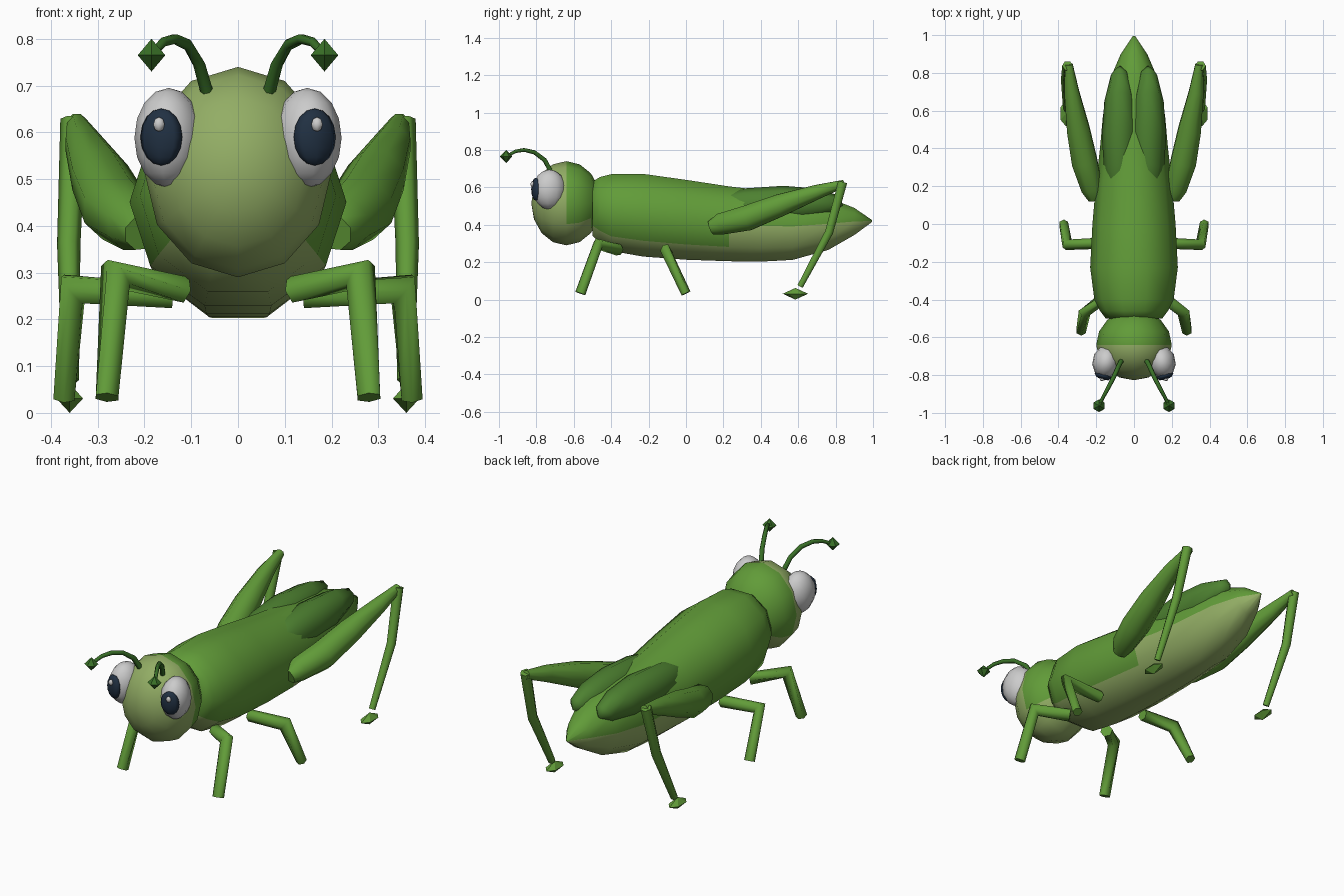
import bpy, bmesh, math
from mathutils import Vector, Matrix, Euler

if "Cube" in bpy.data.objects:
    bpy.data.objects.remove(bpy.data.objects["Cube"])


def mat(name, r, g, b):
    m = bpy.data.materials.new(name)
    m.diffuse_color = (r, g, b, 1)
    m.use_nodes = True
    m.node_tree.nodes["Principled BSDF"].inputs["Base Color"].default_value = m.diffuse_color
    return m


GREEN = mat("green", 0.12, 0.33, 0.04)
PALE = mat("pale_green", 0.29, 0.42, 0.13)
DARK = mat("wing_green", 0.075, 0.22, 0.03)
STEM = mat("stem_green", 0.04, 0.16, 0.02)
WHITE = mat("eye_white", 0.75, 0.75, 0.75)
NAVY = mat("pupil", 0.015, 0.03, 0.055)


def finish(name, bm, mats, smooth=True):
    bmesh.ops.recalc_face_normals(bm, faces=bm.faces)
    me = bpy.data.meshes.new(name)
    bm.to_mesh(me)
    bm.free()
    for m in mats:
        me.materials.append(m)
    for p in me.polygons:
        p.use_smooth = smooth
    ob = bpy.data.objects.new(name, me)
    bpy.context.collection.objects.link(ob)
    return ob


def skin(bm, rings):
    """Join rings of vertices into a capped shell; returns nothing."""
    n = len(rings[0])
    for a, b in zip(rings, rings[1:]):
        for i in range(n):
            bm.faces.new((a[i], a[(i + 1) % n], b[(i + 1) % n], b[i]))
    bm.faces.new(rings[0])
    bm.faces.new(rings[-1])


def ellipsoid(name, c, r, m, seg, rings, rot=(0, 0, 0), smooth=True, paint=None):
    bm = bmesh.new()
    bmesh.ops.create_uvsphere(bm, u_segments=seg, v_segments=rings, radius=1)
    if paint:  # pole along y so colour bands follow the body axis
        bm.transform(Matrix.Rotation(math.pi / 2, 4, 'X'))
        for f in bm.faces:
            f.material_index = paint(f.calc_center_median())
    bm.transform(Matrix.LocRotScale(Vector(c), Euler(rot), Vector(r)))
    return finish(name, bm, m, smooth)


def tube(name, pts, radii, m, sides, ref):
    """Tapered limb along a path, with mitred joints."""
    pts, ref = [Vector(p) for p in pts], Vector(ref)
    bm, rings = bmesh.new(), []
    for i, (p, r) in enumerate(zip(pts, radii)):
        t0 = (p - pts[max(i - 1, 0)]).normalized()
        t1 = (pts[min(i + 1, len(pts) - 1)] - p).normalized()
        t = (t0 + t1).normalized()
        u = t.cross(ref).normalized()
        v = t.cross(u)
        stretch = 1 / max(t.dot(t1 if i == 0 else t0), 0.6)
        rings.append([bm.verts.new(p + u * math.cos(a) * r * stretch + v * math.sin(a) * r)
                      for a in (math.tau * (k + 0.5) / sides for k in range(sides))])
    skin(bm, rings)
    ob = finish(name, bm, [m])
    for p in ob.data.polygons:
        p.use_smooth = len(p.vertices) == 4 or sides == 4
    return ob


# body: ten-sided loft (y, half width, bottom, top)
sections = [(-0.50, 0.15, 0.34, 0.63), (-0.46, 0.18, 0.30, 0.655), (-0.40, 0.21, 0.26, 0.67),
            (-0.23, 0.232, 0.23, 0.672), (0.0, 0.22, 0.213, 0.64), (0.23, 0.20, 0.205, 0.605),
            (0.40, 0.18, 0.203, 0.585), (0.57, 0.165, 0.212, 0.57), (0.76, 0.13, 0.265, 0.545),
            (0.90, 0.07, 0.345, 0.49), (0.995, 0.006, 0.415, 0.425)]
bm, rings = bmesh.new(), []
for y, w, lo, hi in sections:
    k = (hi - lo) / 2 / math.sin(math.radians(72))
    rings.append([bm.verts.new((w * math.cos(math.tau * i / 10), y,
                                (lo + hi) / 2 + k * math.sin(math.tau * i / 10)))
                  for i in range(10)])
skin(bm, rings)
for j in range(len(sections) - 1):      # pale belly, stepping up behind the thighs
    for i in range(10):
        bm.faces.ensure_lookup_table()
        pale = (6 <= i <= 8) if sections[j][0] < 0.2 else (i >= 5)
        bm.faces[j * 10 + i].material_index = int(pale)
finish("body", bm, [GREEN, PALE])

# head: green cap at the back, pale face
ellipsoid("head", (0, -0.64, 0.515), (0.2, 0.187, 0.225), [GREEN, PALE], 12, 8,
          paint=lambda c: int(c.y < 0 or c.z < -0.5))

for s, side in ((1, "right"), (-1, "left")):
    # eyes
    ellipsoid(side + "_eye", (s * 0.148, -0.73, 0.588), (0.073, 0.09, 0.107), [WHITE], 10, 8,
              rot=(0, 0, s * 0.2))
    ellipsoid(side + "_pupil", (s * 0.164, -0.803, 0.59), (0.047, 0.022, 0.061), [NAVY], 8, 8,
              rot=(0, 0, s * 0.3))
    ellipsoid(side + "_eye_glint", (s * 0.169, -0.822, 0.617), (0.014, 0.01, 0.016), [WHITE], 6, 4)

    # antenna with faceted tip
    tube(side + "_antenna",
         [(s * 0.062, -0.715, 0.67), (s * 0.083, -0.755, 0.745), (s * 0.107, -0.81, 0.787),
          (s * 0.135, -0.865, 0.800), (s * 0.160, -0.91, 0.793), (s * 0.183, -0.955, 0.768)],
         [0.014, 0.013, 0.012, 0.011, 0.010, 0.009], STEM, 6, (1, 0, 0))
    ellipsoid(side + "_antenna_tip", (s * 0.185, -0.962, 0.765), (0.034, 0.034, 0.035),
              [STEM], 6, 2, smooth=False)

    # folded wing
    ellipsoid(side + "_wing", (s * 0.075, 0.46, 0.505), (0.095, 0.39, 0.1), [DARK], 8, 6,
              rot=(-0.04 - math.pi / 2, 0, 0)).data.transform(Matrix())
    w = bpy.data.objects[side + "_wing"].data
    c = Vector((s * 0.075, 0.46, 0.505))
    for v in w.vertices:                # turn pole axis lengthwise
        d = v.co - c
        v.co = c + Vector((d.x, d.y * 3.8, d.z * 0.265))

    # walking legs
    tube(side + "_front_leg", [(s * 0.12, -0.36, 0.265), (s * 0.262, -0.47, 0.295),
                               (s * 0.28, -0.565, 0.033)],
         [0.032, 0.030, 0.028], GREEN, 6, (0, 1, 0))
    tube(side + "_middle_leg", [(s * 0.14, -0.10, 0.25), (s * 0.353, -0.11, 0.265),
                                (s * 0.372, 0.0, 0.033)],
         [0.030, 0.029, 0.026], GREEN, 6, (0, 1, 0))

    # jumping leg: thigh, shin and foot
    tube(side + "_thigh", [(s * 0.205, 0.135, 0.385), (s * 0.222, 0.19, 0.405), (s * 0.262, 0.33, 0.437),
                           (s * 0.295, 0.50, 0.503), (s * 0.33, 0.70, 0.575), (s * 0.345, 0.845, 0.62)],
         [0.04, 0.062, 0.073, 0.065, 0.042, 0.022], GREEN, 8, (1, 0, 0))
    tube(side + "_shin", [(s * 0.352, 0.838, 0.628), (s * 0.362, 0.765, 0.36), (s * 0.358, 0.61, 0.07)],
         [0.028, 0.025, 0.018], GREEN, 6, (1, 0, 0))
    ellipsoid(side + "_hind_foot", (s * 0.36, 0.585, 0.031), (0.033, 0.068, 0.031), [GREEN], 6, 2,
              smooth=False)
